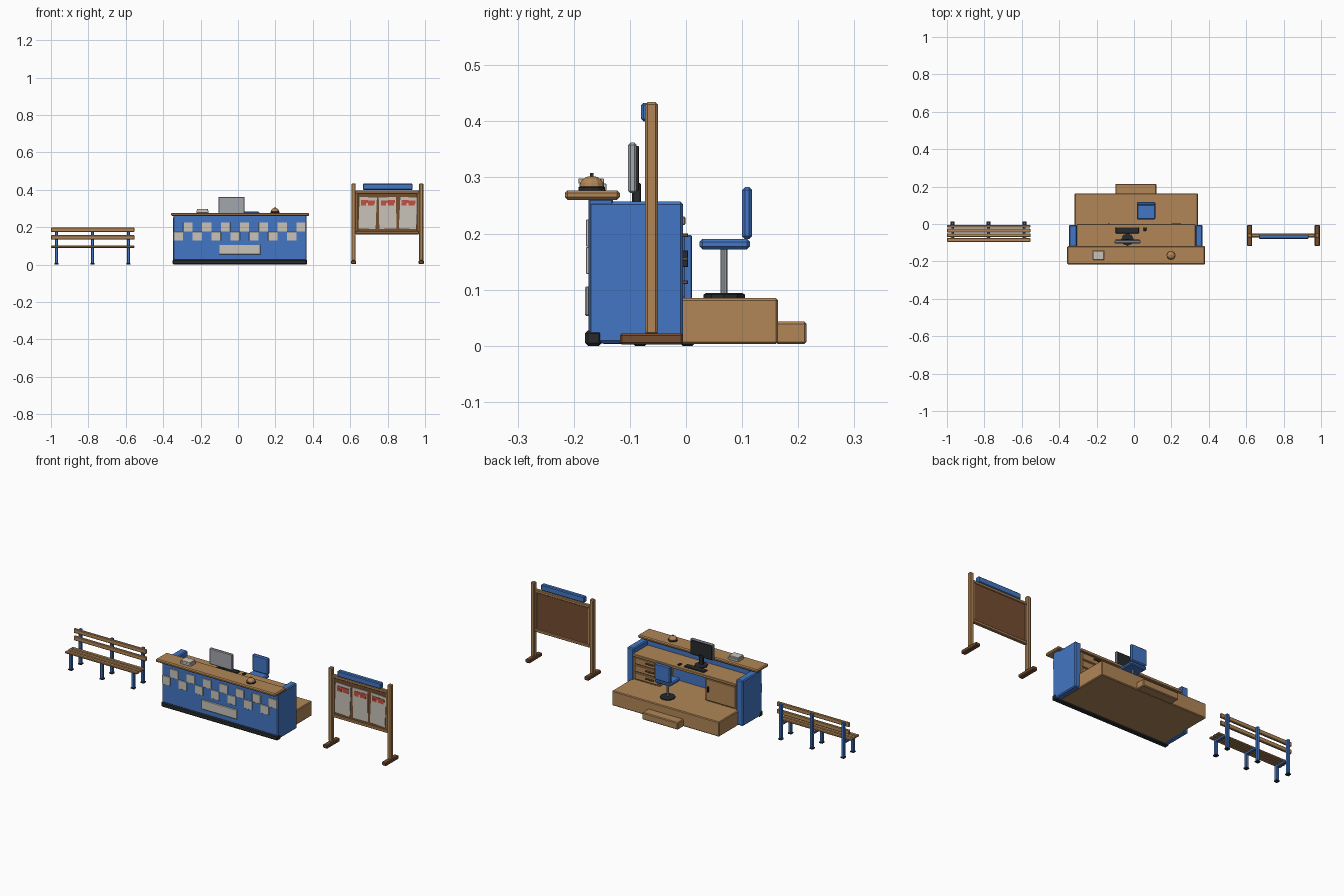
import bpy, math
from mathutils import Matrix, Vector

cube = bpy.data.objects.get("Cube")
if cube:
    bpy.data.objects.remove(cube, do_unlink=True)


def material(name, colour):
    m = bpy.data.materials.new(name)
    m.use_nodes = True
    m.diffuse_color = (*colour, 1)
    m.node_tree.nodes["Principled BSDF"].inputs["Base Color"].default_value = (*colour, 1)
    return m


WOOD = material("light wood", (.44, .24, .095))
DARK_WOOD = material("dark wood", (.175, .075, .03))
BLUE = material("blue paint", (.055, .18, .55))
PAPER = material("off white", (.58, .55, .49))
GREY = material("grey metal", (.36, .38, .41))
BLACK = material("charcoal", (.02, .023, .026))
RED = material("red print", (.55, .08, .05))


def box(name, x, y, z, mat, bevel=.003, roll=0):
    """Box from (low, high) ranges, with chamfered edges and optional roll about y."""
    bpy.ops.mesh.primitive_cube_add(size=1)
    o = bpy.context.object
    o.name = name
    size = [b - a for a, b in (x, y, z)]
    o.data.transform(Matrix.Diagonal((*size, 1)))
    o.location = [(a + b) / 2 for a, b in (x, y, z)]
    o.rotation_euler.y = roll
    o.data.materials.append(mat)
    if bevel:
        mod = o.modifiers.new("chamfer", "BEVEL")
        mod.width = min(bevel, min(size) * .3)
        mod.segments = 1
    return o


def span(centre, width):
    return (centre - width / 2, centre + width / 2)


def turned(name, x, y, profile, mat, sides=12):
    """Stack of rings (radius, z) made into a turned solid."""
    verts, faces = [], []
    for r, z in profile:
        for i in range(sides):
            a = math.tau * i / sides
            verts.append((r * math.cos(a), r * math.sin(a), z))
    for k in range(len(profile) - 1):
        for i in range(sides):
            j = (i + 1) % sides
            faces.append((k * sides + i, k * sides + j, (k + 1) * sides + j, (k + 1) * sides + i))
    last = (len(profile) - 1) * sides
    faces += [tuple(reversed(range(sides))), tuple(range(last, last + sides))]
    mesh = bpy.data.meshes.new(name)
    mesh.from_pydata(verts, [], faces)
    mesh.materials.append(mat)
    o = bpy.data.objects.new(name, mesh)
    o.location = Vector((x, y, 0))
    bpy.context.collection.objects.link(o)
    return o


# Counter shell
box("counter_front", (-.345, .366), (-.174, -.13), (.005, .262), BLUE)
box("right_side_panel", (-.347, -.305), (-.174, -.005), (.004, .257), BLUE, .005)
box("left_side_panel", (.328, .367), (-.174, -.005), (.004, .257), BLUE, .005)
box("kick_plate", (-.349, .369), (-.18, -.15), (0, .027), BLACK, .005)
box("counter_top", (-.357, .38), (-.216, -.118), (.26, .277), WOOD, .005)

# Checkered band and front sign
cell, start = .0505, -.344
for i in range(14):
    low = .128 if i % 2 == 0 else .177
    box("check_tile", (start + i * cell, start + (i + 1) * cell), (-.178, -.172),
        (low, low + .048), PAPER, .001)
box("front_sign", (-.1, .12), (-.18, -.172), (.053, .106), PAPER, .003)

# Raised floor and step
box("platform", (-.318, .341), (-.15, .164), (.003, .085), WOOD, .004)
box("step", (-.1, .12), (.16, .215), (.003, .043), WOOD, .004)

# Desk with drawers and cupboard
box("desk_top", (-.306, .329), (-.132, -.001), (.215, .23), WOOD, .002)
box("drawer_unit", (.17, .328), (-.13, -.012), (.085, .215), WOOD, .001)
for i in range(3):
    z = .109 + i * .042
    box("drawer_front", (.178, .32), (-.013, -.006), span(z, .036), WOOD, .002)
    box("drawer_handle", span(.225, .05), (-.006, .004), span(z + .004, .006), DARK_WOOD, .001)
box("cupboard", (-.305, -.11), (-.13, -.012), (.085, .215), WOOD, .001)
box("cupboard_door", (-.298, -.118), (-.013, -.006), (.091, .21), WOOD, .002)
box("cupboard_handle", span(-.135, .007), (-.006, .004), (.14, .17), BLACK, .001)

# Computer
box("monitor_case", (-.105, .036), (-.103, -.088), (.272, .362), GREY, .004)
box("monitor_screen", (-.1, .031), (-.089, -.084), (.277, .356), BLACK, .001)
box("monitor_neck", span(-.035, .022), (-.096, -.08), (.235, .29), BLACK, .002)
turned("monitor_base", -.035, -.083, [(.034, .23), (.034, .236), (.028, .238)], BLACK, 8)
box("keyboard", (-.098, .026), (-.05, -.018), (.23, .237), BLACK, .002)
box("mouse", span(.058, .015), (-.038, -.018), (.23, .237), BLACK, .002)

# Counter bell and paper tray
turned("bell_base", .198, -.168, [(.024, .277), (.024, .282), (.021, .284)], BLACK)
turned("bell_dome", .198, -.168,
       [(.022, .284), (.021, .29), (.016, .297), (.009, .301), (.003, .302)], WOOD)
turned("bell_button", .198, -.168, [(.003, .302), (.003, .308)], DARK_WOOD, 8)
box("paper_stack", (-.222, -.158), (-.188, -.142), (.277, .289), PAPER, .001)
box("top_papers", (-.219, -.161), (-.192, -.146), (.289, .298), PAPER, .001)

# Office chair
turned("chair_base", .065, .068, [(.039, .085), (.039, .091), (.034, .094)], BLACK, 10)
turned("chair_post", .065, .068, [(.0065, .09), (.0065, .175)], GREY, 10)
box("chair_seat", (.016, .114), (.024, .114), (.172, .19), BLUE, .005)
box("chair_back", (.016, .114), (.1, .118), (.19, .283), BLUE, .006)

# Notice board
for side, x in (("right", .618), ("left", .98)):
    box(side + "_board_post", span(x, .023), (-.073, -.05), (.02, .434), WOOD, .004)
    box(side + "_board_foot", span(x, .028), (-.118, -.005), (.002, .022), DARK_WOOD, .004)
box("board_panel", (.625, .972), (-.066, -.057), (.168, .392), DARK_WOOD, 0)
for name, z in (("top", .389), ("bottom", .17)):
    box(name + "_board_rail", (.629, .969), (-.071, -.052), span(z, .016), WOOD, .003)
for name, x in (("right", .635), ("left", .963)):
    box(name + "_board_stile", span(x, .012), (-.07, -.053), (.178, .382), WOOD, .002)
box("board_header", (.667, .933), (-.08, -.056), (.4, .433), BLUE, .004)
for x, roll in ((.693, .04), (.8, -.02), (.91, .05)):
    box("poster", span(x, .092), (-.069, -.066), (.192, .36), PAPER, 0, roll)
    box("poster_heading", span(x + .002, .075), (-.071, -.068), (.329, .344), RED, 0, roll)
    for dx, width in ((-.022, .026), (.018, .034)):
        box("poster_mark", span(x + dx, width), (-.071, -.068), (.316, .329), RED, 0, roll)

# Bench
for x in (-.97, -.778, -.586):
    box("bench_back_post", span(x, .016), (-.005, .011), (.004, .197), BLUE, .002)
    box("bench_front_leg", span(x, .016), (-.09, -.074), (.004, .09), BLUE, .002)
    box("bench_seat_support", span(x, .014), (-.09, .005), (.078, .09), BLUE, .002)
    for y in (-.082, .003):
        box("bench_foot", span(x, .022), span(y, .022), (0, .008), BLACK, .002)
for y in (-.085, -.06, -.035):
    box("bench_seat_slat", (-1, -.554), span(y, .021), (.09, .101), WOOD, .003)
for z in (.186, .145):
    box("bench_back_slat", (-1, -.554), (-.018, -.005), span(z, .024), WOOD, .003)
